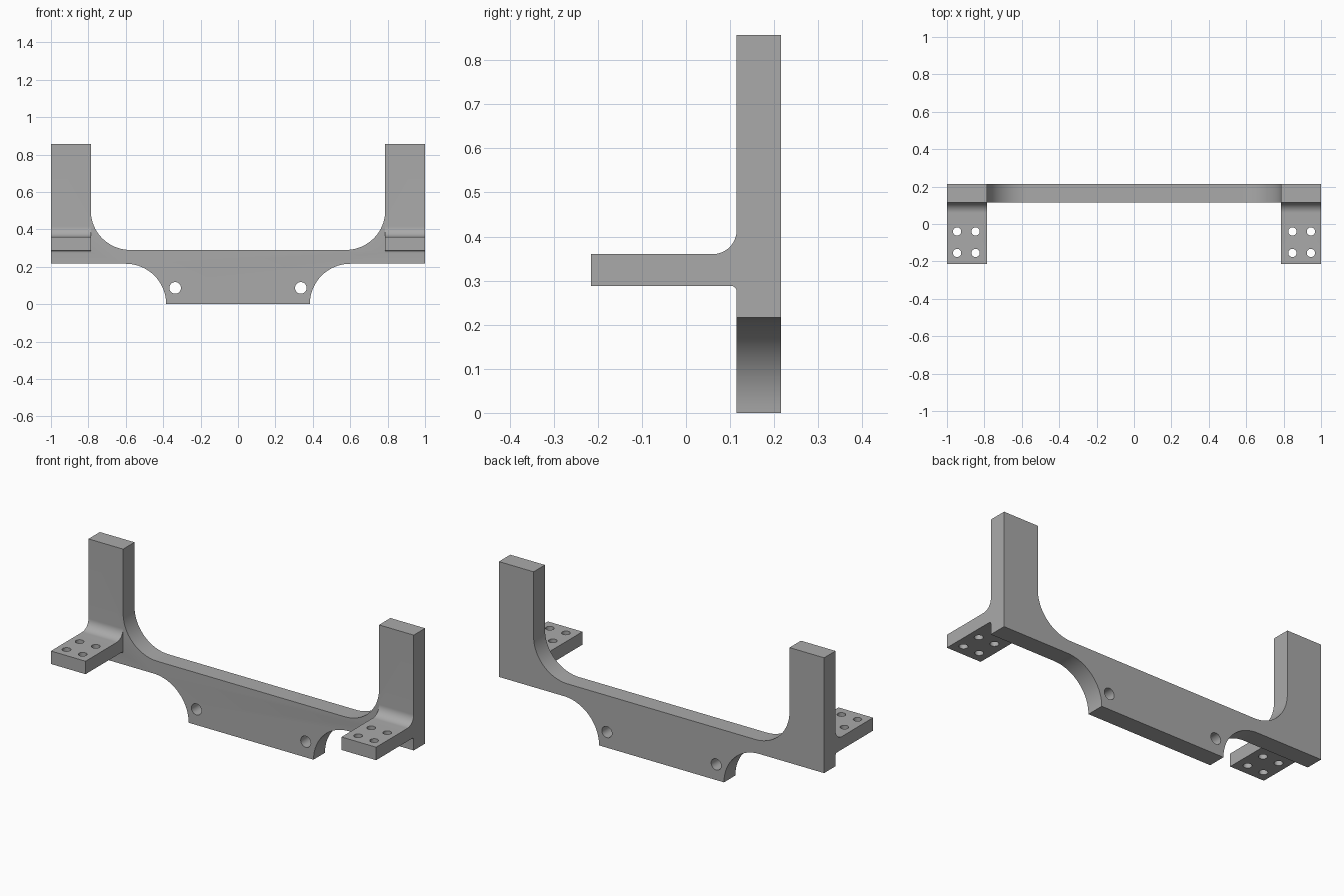
import bpy, bmesh
from math import sin, cos, radians, pi
from mathutils import Vector, Matrix

if "Cube" in bpy.data.objects:
    bpy.data.objects.remove(bpy.data.objects["Cube"], do_unlink=True)

grey = bpy.data.materials.new("plain grey")
grey.use_nodes = True
colour = (0.4, 0.4, 0.4, 1)
grey.diffuse_color = colour
grey.node_tree.nodes["Principled BSDF"].inputs["Base Color"].default_value = colour


def arc(cx, cz, r, start, end, steps=20):
    angles = [radians(start + (end - start) * i / steps) for i in range(steps + 1)]
    return [(cx + r * cos(a), cz + r * sin(a)) for a in angles]


def finish(bm, name):
    bmesh.ops.recalc_face_normals(bm, faces=bm.faces)
    mesh = bpy.data.meshes.new(name)
    bm.to_mesh(mesh)
    bm.free()
    mesh.materials.append(grey)
    ob = bpy.data.objects.new(name, mesh)
    bpy.context.collection.objects.link(ob)
    return ob


def extrude(name, points, push):
    bm = bmesh.new()
    face = bm.faces.new([bm.verts.new(p) for p in points])
    moved = bmesh.ops.extrude_face_region(bm, geom=[face])["geom"]
    verts = [v for v in moved if isinstance(v, bmesh.types.BMVert)]
    bmesh.ops.translate(bm, verts=verts, vec=push)
    return finish(bm, name)


def drill(name, centres, radius, turn=Matrix()):
    bm = bmesh.new()
    for c in centres:
        bmesh.ops.create_cone(bm, cap_ends=True, segments=32, radius1=radius,
                              radius2=radius, depth=0.3,
                              matrix=Matrix.Translation(c) @ turn)
    return finish(bm, name)


def combine(target, other, operation):
    mod = target.modifiers.new(other.name, 'BOOLEAN')
    mod.operation, mod.object, mod.solver = operation, other, 'EXACT'
    bpy.context.view_layer.objects.active = target
    bpy.ops.object.modifier_apply(modifier=mod.name)
    bpy.data.objects.remove(other, do_unlink=True)


# Upright frame: right half of the outline, mirrored to a closed profile
front, back, inner = 0.115, 0.215, 0.787
half = arc(0.6, 0, 0.216, 180, 90)
half += [(1, 0.216), (1, 0.857), (inner, 0.857)]
half += arc(0.577, 0.5, 0.21, 0, -90)
outline = half + [(-x, z) for x, z in reversed(half)]
frame = extrude("bracket_frame", [(x, front, z) for x, z in outline],
                Vector((0, back - front, 0)))

# Mounting shelves, filleted above and below where they meet the frame
shelf = [(0.15, 0.275), *arc(0.102, 0.275, 0.013, 0, 90, 8), (-0.215, 0.288),
         (-0.215, 0.36), *arc(0.06, 0.415, 0.055, -90, 0, 16), (0.15, 0.415)]
for side, x in (("left", inner), ("right", -1)):
    part = extrude(side + "_shelf", [(x, y, z) for y, z in shelf],
                   Vector((1 - inner, 0, 0)))
    combine(frame, part, 'UNION')

# Screw holes through the shelves and the hanging plate
shelf_holes = [(s * x, y, 0.32) for s in (-1, 1) for x in (0.847, 0.946)
               for y in (-0.04, -0.155)]
combine(frame, drill("shelf_holes", shelf_holes, 0.022), 'DIFFERENCE')
plate_holes = [(s * 0.336, 0.165, 0.087) for s in (-1, 1)]
combine(frame, drill("plate_holes", plate_holes, 0.031, Matrix.Rotation(pi / 2, 4, 'X')),
        'DIFFERENCE')

# Smooth curved walls, crisp edges
bpy.ops.object.select_all(action='DESELECT')
frame.select_set(True)
bpy.context.view_layer.objects.active = frame
bpy.ops.object.shade_smooth_by_angle(angle=radians(30))
